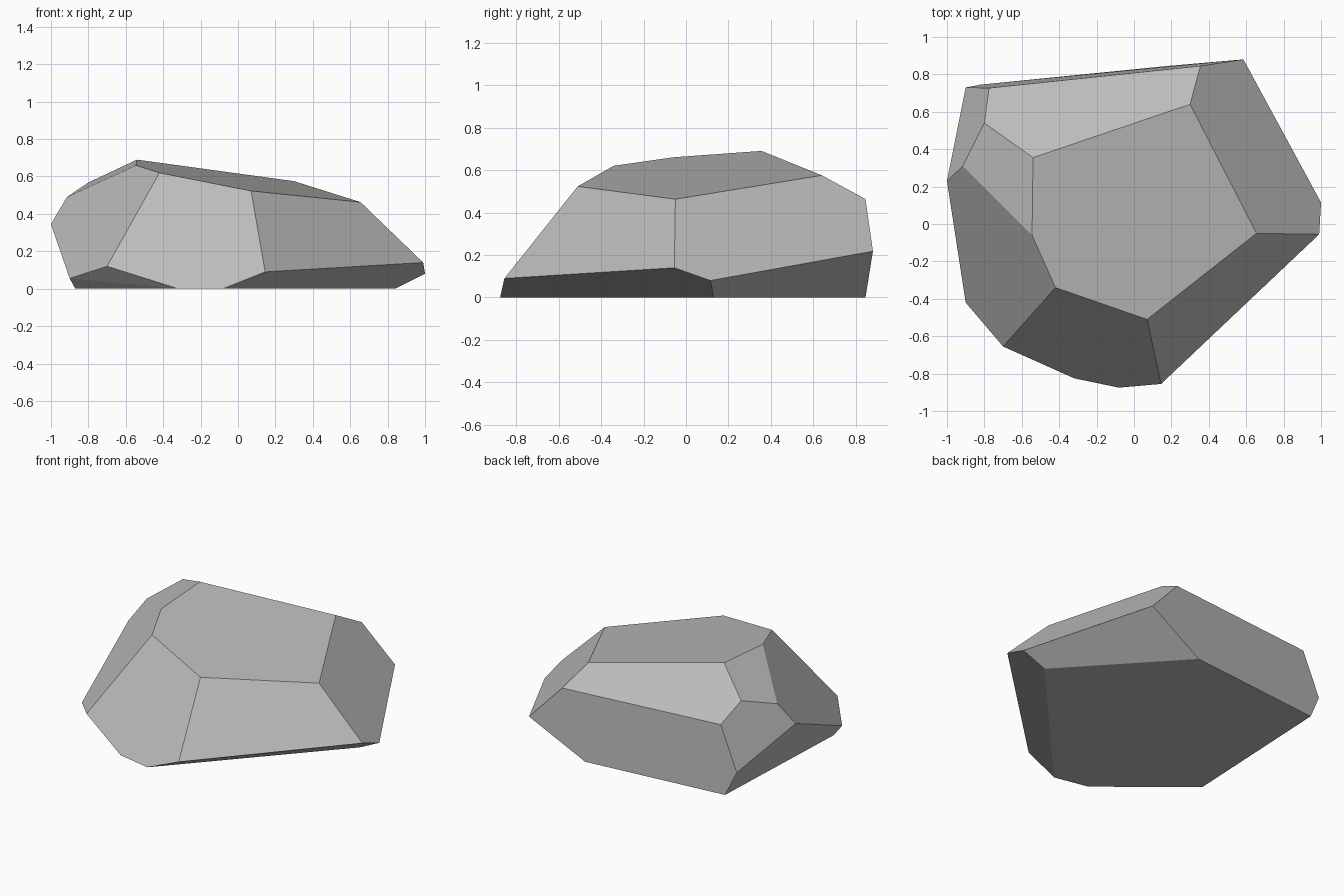
import bpy
import bmesh
import math

cube = bpy.data.objects.get("Cube")
if cube:
    bpy.data.objects.remove(cube)

# Corners of the faceted stone, ring by ring
crown = [(-0.54, 0.355, 0.69), (0.30, 0.64, 0.575), (0.655, -0.05, 0.463),
         (0.07, -0.51, 0.523), (-0.42, -0.34, 0.62), (-0.545, -0.06, 0.66)]
shoulder = [(0.355, 0.845, 0.463), (-0.775, 0.727, 0.467),
            (-0.80, 0.54, 0.568), (-0.915, 0.31, 0.49)]
girdle = [(0.585, 0.88, 0.218), (1.0, 0.115, 0.08), (0.99, -0.055, 0.14),
          (0.145, -0.855, 0.09), (-0.70, -0.655, 0.12), (-0.90, -0.42, 0.055),
          (-1.0, 0.23, 0.345), (-0.90, 0.73, 0.17)]
base = [(0.84, 0.13, 0), (0.18, 0.845, 0), (-0.82, 0.745, 0),
        (-0.87, -0.37, 0), (-0.32, -0.825, 0), (-0.08, -0.875, 0)]

# Wrap the corners in a convex skin and merge it into broad flat facets
bm = bmesh.new()
for point in crown + shoulder + girdle + base:
    bm.verts.new(point)
bmesh.ops.convex_hull(bm, input=bm.verts[:])
bmesh.ops.dissolve_limit(bm, angle_limit=math.radians(4),
                         verts=bm.verts[:], edges=bm.edges[:])
bmesh.ops.recalc_face_normals(bm, faces=bm.faces[:])
mesh = bpy.data.meshes.new("rock")
bm.to_mesh(mesh)
bm.free()
rock = bpy.data.objects.new("rock", mesh)
bpy.context.collection.objects.link(rock)

# Plain grey stone
stone = bpy.data.materials.new("grey_stone")
stone.use_nodes = True
colour = (0.5, 0.5, 0.5, 1)
stone.diffuse_color = colour
shader = next(n for n in stone.node_tree.nodes if n.type == 'BSDF_PRINCIPLED')
shader.inputs["Base Color"].default_value = colour
shader.inputs["Roughness"].default_value = 0.9
mesh.materials.append(stone)
